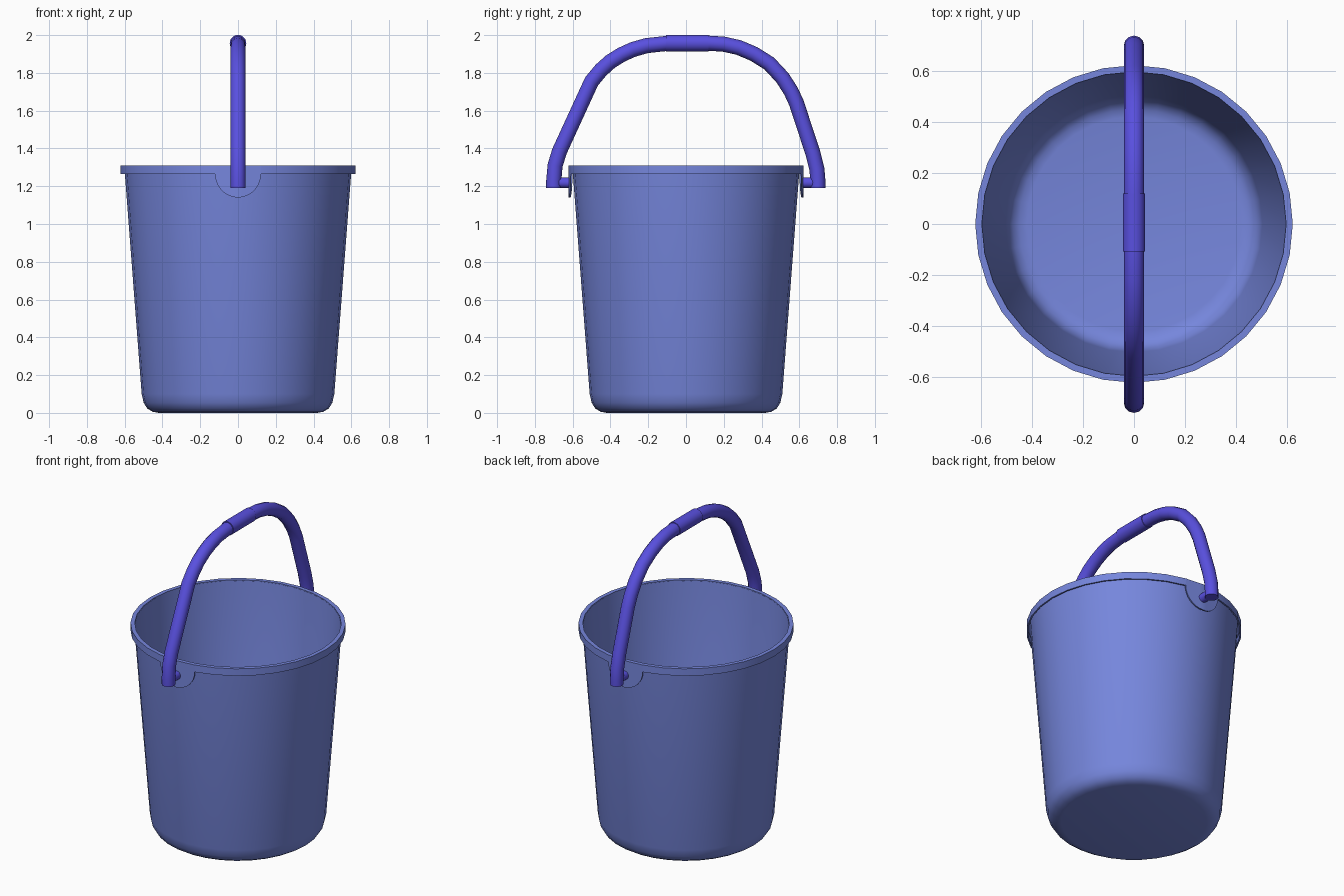
import bpy, bmesh
from math import sin, cos, pi, radians, sqrt
from mathutils import Matrix

if "Cube" in bpy.data.objects:
    bpy.data.objects.remove(bpy.data.objects["Cube"])

SIDES = 32


def material(name, rgb):
    m = bpy.data.materials.new(name)
    m.diffuse_color = (*rgb, 1)
    m.use_nodes = True
    m.node_tree.nodes["Principled BSDF"].inputs["Base Color"].default_value = m.diffuse_color
    return m


BLUE = material("bucket_blue", (0.18, 0.24, 0.72))
VIOLET = material("handle_violet", (0.10, 0.08, 0.74))


def finish(ob, mat, angle=35):
    ob.data.materials.append(mat)
    bpy.ops.object.select_all(action='DESELECT')
    ob.select_set(True)
    bpy.context.view_layer.objects.active = ob
    bpy.ops.object.shade_smooth_by_angle(angle=radians(angle))


def from_bmesh(name, bm, mat):
    bmesh.ops.recalc_face_normals(bm, faces=bm.faces[:])
    me = bpy.data.meshes.new(name)
    bm.to_mesh(me)
    bm.free()
    ob = bpy.data.objects.new(name, me)
    bpy.context.collection.objects.link(ob)
    finish(ob, mat)
    return ob


# Thin tapered body, lathed from outer and inner profile
outer = [(0.42, 0.0), (0.452, 0.006), (0.48, 0.023), (0.499, 0.053), (0.51, 0.1), (0.602, 1.305)]
inner = [(0.596, 1.305), (0.503, 0.1), (0.493, 0.058), (0.475, 0.03), (0.45, 0.014), (0.42, 0.008)]
bm = bmesh.new()
rings = [[bm.verts.new((r * cos(2 * pi * k / SIDES), r * sin(2 * pi * k / SIDES), z))
          for k in range(SIDES)] for r, z in outer + inner]
for a, b in zip(rings, rings[1:]):
    for k in range(SIDES):
        n = (k + 1) % SIDES
        bm.faces.new((a[k], a[n], b[n], b[k]))
bm.faces.new(rings[0])
bm.faces.new(rings[-1])
from_bmesh("bucket_body", bm, BLUE)

# Rim skirt with a half-round tab hanging below it on the +y and -y sides
SKIRT_Z, TAB_R = 1.265, 0.125
columns = []          # (unit x, unit y, lower edge z)
step = 2 * pi / SIDES
half = sin(step)      # tab half width on a unit rim
for k in range(SIDES):
    p = (cos(k * step), sin(k * step))
    q = (cos((k + 1) * step), sin((k + 1) * step))
    if k in (7, 8, 23, 24):
        # parameters giving an even arc along the two flats of each tab
        ts = [1 - cos(i * pi / 16) for i in range(8)]
        if k in (8, 24):
            ts = [sin(i * pi / 16) for i in range(8)]
        for t in ts:
            x, y = p[0] + (q[0] - p[0]) * t, p[1] + (q[1] - p[1]) * t
            columns.append((x, y, SKIRT_Z - TAB_R * sqrt(max(0, 1 - (x / half) ** 2))))
    else:
        columns.append((*p, SKIRT_Z))
bm = bmesh.new()
loops = []
for x, y, low in columns:
    section = [(0.597, 1.31), (0.622, 1.31), (0.622, low), (0.613, low), (0.613, 1.302), (0.597, 1.302)]
    loops.append([bm.verts.new((x * r, y * r, z)) for r, z in section])
for i, a in enumerate(loops):
    b = loops[(i + 1) % len(loops)]
    for j in range(6):
        n = (j + 1) % 6
        bm.faces.new((a[j], a[n], b[n], b[j]))
from_bmesh("rim_with_tabs", bm, BLUE)

# Handle: round tube along an arch
path = [(-0.70, 1.19), (-0.70, 1.23), (-0.693, 1.31), (-0.67, 1.385), (-0.50, 1.755),
        (-0.45, 1.815), (-0.40, 1.86), (-0.34, 1.897), (-0.28, 1.924), (-0.21, 1.944), (-0.11, 1.955),
        (0.12, 1.957), (0.20, 1.952), (0.28, 1.934), (0.36, 1.90), (0.44, 1.85),
        (0.51, 1.775), (0.555, 1.705), (0.585, 1.64), (0.672, 1.375), (0.693, 1.29),
        (0.698, 1.23), (0.698, 1.19)]
cu = bpy.data.curves.new("handle", 'CURVE')
cu.dimensions = '3D'
cu.bevel_depth = 0.04
cu.bevel_resolution = 4
cu.use_fill_caps = True
sp = cu.splines.new('POLY')
sp.points.add(len(path) - 1)
for pt, (y, z) in zip(sp.points, path):
    pt.co = (0, y, z, 1)
handle = bpy.data.objects.new("handle", cu)
bpy.context.collection.objects.link(handle)
bpy.ops.object.select_all(action='DESELECT')
handle.select_set(True)
bpy.context.view_layer.objects.active = handle
bpy.ops.object.convert(target='MESH')
finish(bpy.context.view_layer.objects.active, VIOLET)


def rod(name, y0, y1, z, r, sides):
    bm = bmesh.new()
    mat = Matrix.Translation((0, (y0 + y1) / 2, z)) @ Matrix.Rotation(pi / 2, 4, 'X')
    bmesh.ops.create_cone(bm, cap_ends=True, segments=sides, radius1=r, radius2=r,
                          depth=abs(y1 - y0), matrix=mat)
    return from_bmesh(name, bm, VIOLET)


# Grip sleeve and the two pivot pegs
rod("grip", -0.107, 0.12, 1.957, 0.044, 24)
for side, s in (("front", -1), ("back", 1)):
    rod(f"{side}_peg", s * 0.605, s * 0.70, 1.218, 0.028, 16)
